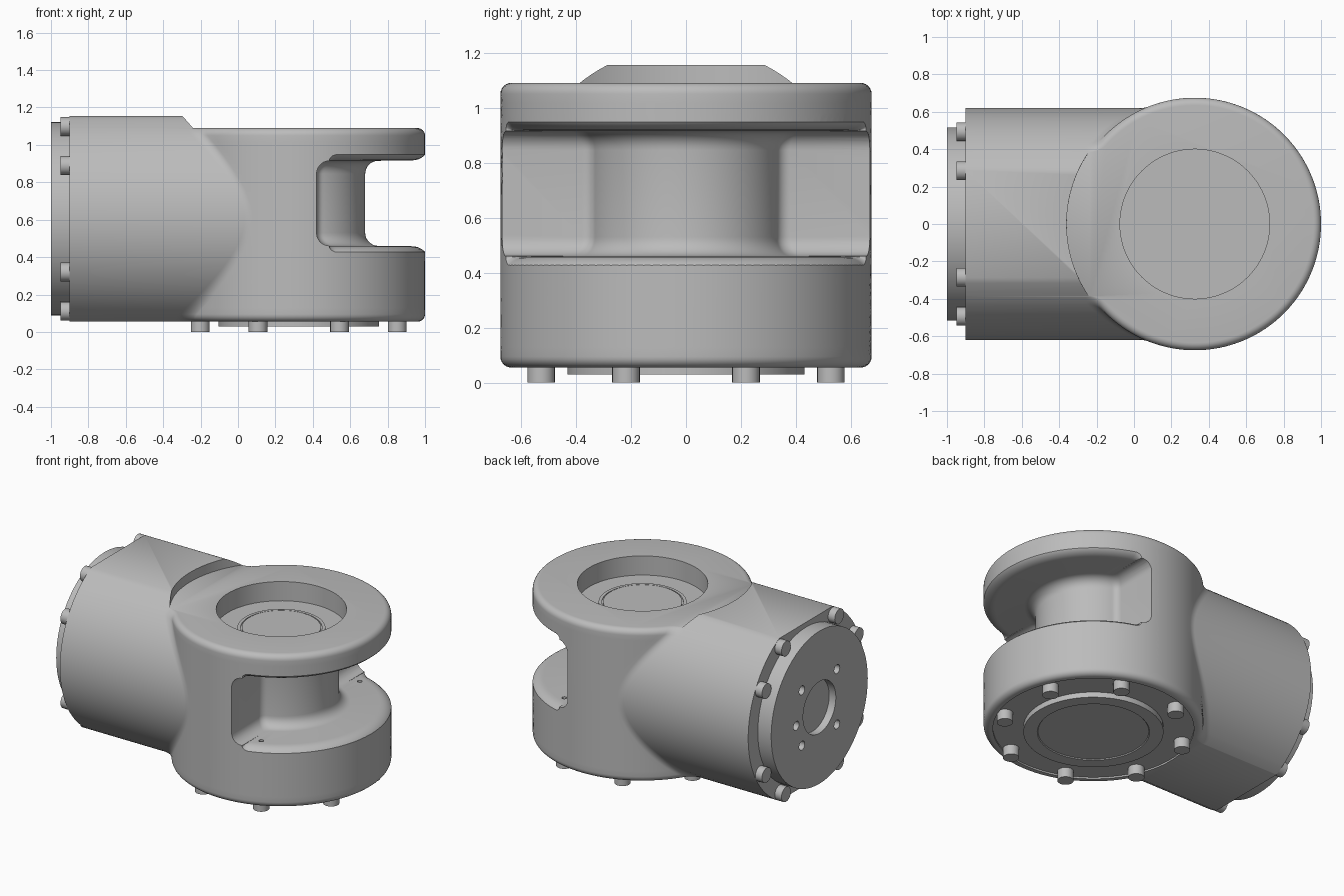
import bpy, bmesh
from math import sin, cos, pi, sqrt, atan2, radians

if "Cube" in bpy.data.objects:
    bpy.data.objects.remove(bpy.data.objects["Cube"])

GREY = (0.5, 0.5, 0.5, 1)
metal = bpy.data.materials.new("grey metal")
metal.use_nodes = True
metal.diffuse_color = GREY
metal.node_tree.nodes["Principled BSDF"].inputs["Base Color"].default_value = GREY

CX, R = 0.325, 0.675          # upright housing centre and radius
BOTTOM, TOP = 0.055, 1.09     # upright housing height range
MID, BODY_R = 0.605, 0.62     # axis height and radius of the side body
END_X = -0.9                  # outer end of the side body


def loft(name, rings):
    """Closed solid through rings of equal point count."""
    bm = bmesh.new()
    rows = [[bm.verts.new(p) for p in ring] for ring in rings]
    n = len(rows[0])
    for lo, hi in zip(rows, rows[1:]):
        for i in range(n):
            j = (i + 1) % n
            bm.faces.new((lo[i], lo[j], hi[j], hi[i]))
    bm.faces.new(rows[0][::-1])
    bm.faces.new(rows[-1])
    bmesh.ops.recalc_face_normals(bm, faces=bm.faces)
    mesh = bpy.data.meshes.new(name)
    bm.to_mesh(mesh)
    bm.free()
    mesh.materials.append(metal)
    obj = bpy.data.objects.new(name, mesh)
    bpy.context.collection.objects.link(obj)
    return obj


def turned(name, profile, centre, axis="z", n=64):
    """Turned part from (radius, position along axis) pairs."""
    rings = []
    for r, h in profile:
        circle = [(r * cos(2 * pi * i / n), r * sin(2 * pi * i / n)) for i in range(n)]
        if axis == "z":
            rings.append([(centre[0] + u, centre[1] + v, h) for u, v in circle])
        else:
            rings.append([(h, centre[0] + u, centre[1] + v) for u, v in circle])
    return loft(name, rings)


def cut(target, cutters):
    bpy.context.view_layer.objects.active = target
    for c in cutters:
        mod = target.modifiers.new("cut", "BOOLEAN")
        mod.operation, mod.solver, mod.object = "DIFFERENCE", "EXACT", c
        bpy.ops.object.modifier_apply(modifier=mod.name)
        bpy.data.objects.remove(c)


def fillet(offset, r, f, n=8):
    """Arc joining a line at the given offset to a circle about the origin."""
    s = sqrt((r + f) ** 2 - (offset + f) ** 2)
    end = atan2(-s, -offset - f) + 2 * pi
    arc = [pi + (end - pi) * k / n for k in range(n + 1)]
    return [(offset + f + f * cos(t), s + f * sin(t)) for t in arc]


def close_half(start, blend, r, z, n=44):
    """Run from start through the blend round the circle, then mirror in y."""
    half = start + blend
    first = atan2(blend[-1][1], blend[-1][0] - CX)
    for k in range(1, n + 1):
        t = first * (1 - k / n)
        half.append((CX + r * cos(t), r * sin(t)))
    return [(x, y, z) for x, y in half] + [(x, -y, z) for x, y in half[-2::-1]]


def body_width(z):
    return sqrt(BODY_R ** 2 - (z - MID) ** 2)


# Housing: upright drum blended into the side body
def housing_ring(z, edge=0.04):
    t = min(z - BOTTOM, TOP - z, edge)
    r = R - edge + sqrt(max(0, edge ** 2 - (edge - t) ** 2))
    w = body_width(z)
    blend = [(CX - along, off) for off, along in fillet(w, r, 0.12)]
    return close_half([(END_X, w)], blend, r, z)


rounding = [0.04 * (1 - cos(pi / 2 * k / 6)) for k in range(7)]
span = TOP - BOTTOM - 0.08
levels = [BOTTOM + t for t in rounding]
levels += [BOTTOM + 0.04 + span * k / 28 for k in range(1, 28)]
levels += [TOP - t for t in rounding[::-1]]
housing = loft("housing", [housing_ring(z) for z in levels])


# Slot cutter: rounded outer lips, coved floor, wall and column
def slot_ring(z, wall, r):
    blend = [(CX + off, along) for off, along in fillet(wall, r, 0.05)]
    return close_half([(1.3, 1), (CX + wall, 1)], blend, r, z)


WALL, COLUMN, COVE, FLOOR, CEILING = 0.095, 0.355, 0.07, 0.46, 0.915
quarter = [pi / 2 * k / 7 for k in range(8)]
lower = [(FLOOR - 0.072 + COVE * sin(t), WALL + COVE, 0.69 - 0.085 * (1 - cos(t)))
         for t in quarter]
for t in quarter:
    d = COVE * (1 - sin(t))
    lower.append((FLOOR + COVE * (1 - cos(t)), WALL + d, COLUMN + d))
upper = [(FLOOR + CEILING - z, a, r) for z, a, r in lower[::-1]]
cutters = [loft("slot_cutter", [slot_ring(*p) for p in lower + upper])]

# Bearing recess, shallow base recess and pin holes
cutters.append(turned("bearing_cutter", [(0.4, 0.96), (0.4, 1.2)], (CX, 0), n=96))
cutters.append(turned("base_cutter", [(0.617, 0), (0.617, 0.066)], (CX, 0), n=96))
for side in (1, -1):
    a = side * radians(67.5)
    cutters.append(turned("pin_cutter", [(0.015, 0.42), (0.015, 0.5)],
                          (CX + 0.57 * cos(a), 0.57 * sin(a)), n=16))
cut(housing, cutters)


# Raised top of the side body, stopping at an arc round the drum
def crown_ring(z, n=24):
    w = body_width(z)
    ys = [w * (1 - 2 * k / n) for k in range(n + 1)]
    arc = [(CX - sqrt(0.685 ** 2 - y * y), y, z) for y in ys]
    return [(END_X, -w, z), (END_X, w, z)] + arc


parts = [housing, loft("body_crown", [crown_ring(TOP + 0.065 * k / 4) for k in range(5)])]

# Stepped bearing cap in the recess
parts.append(turned("bearing_cap", [(0.27, 0.95), (0.27, 0.966), (0.25, 0.966), (0.25, 0.961),
                                    (0.243, 0.961), (0.243, 0.968)], (CX, 0)))

# Base flange with a shallow dished centre
parts.append(turned("base_flange", [(0.34, 0.036), (0.345, 0.03), (0.43, 0.03),
                                    (0.43, 0.08)], (CX, 0)))

# End flange with bore and fixing holes
flange = turned("end_flange", [(0.517, -1), (0.517, -0.88)], (0, MID), "x")
holes = [turned("bore_cutter", [(0.175, -1.1), (0.175, -0.95)], (0, MID), "x")]
for r, deg in [(0.265, 45), (0.265, 135), (0.265, 225), (0.265, 315), (0.25, -7)]:
    a = radians(deg)
    holes.append(turned("hole_cutter", [(0.03, -1.1), (0.03, -0.95)],
                        (r * cos(a), MID + r * sin(a)), "x", 20))
cut(flange, holes)
parts.append(flange)

# Bolts round the base and the end flange
for k in range(8):
    a = radians(22.5 + 45 * k)
    parts.append(turned("base_bolt", [(0.05, 0), (0.05, 0.08)],
                        (CX + 0.57 * cos(a), 0.57 * sin(a)), n=24))
    a = radians(45 + 90 * (k // 2) + (15 if k % 2 else -15))
    parts.append(turned("end_bolt", [(0.05, -0.95), (0.05, -0.88)],
                        (0.57 * cos(a), MID + 0.57 * sin(a)), "x", 24))

# Smooth shading with sharp corners kept
bpy.ops.object.select_all(action="DESELECT")
for p in parts:
    p.select_set(True)
bpy.context.view_layer.objects.active = housing
bpy.ops.object.shade_smooth_by_angle(angle=radians(35))
